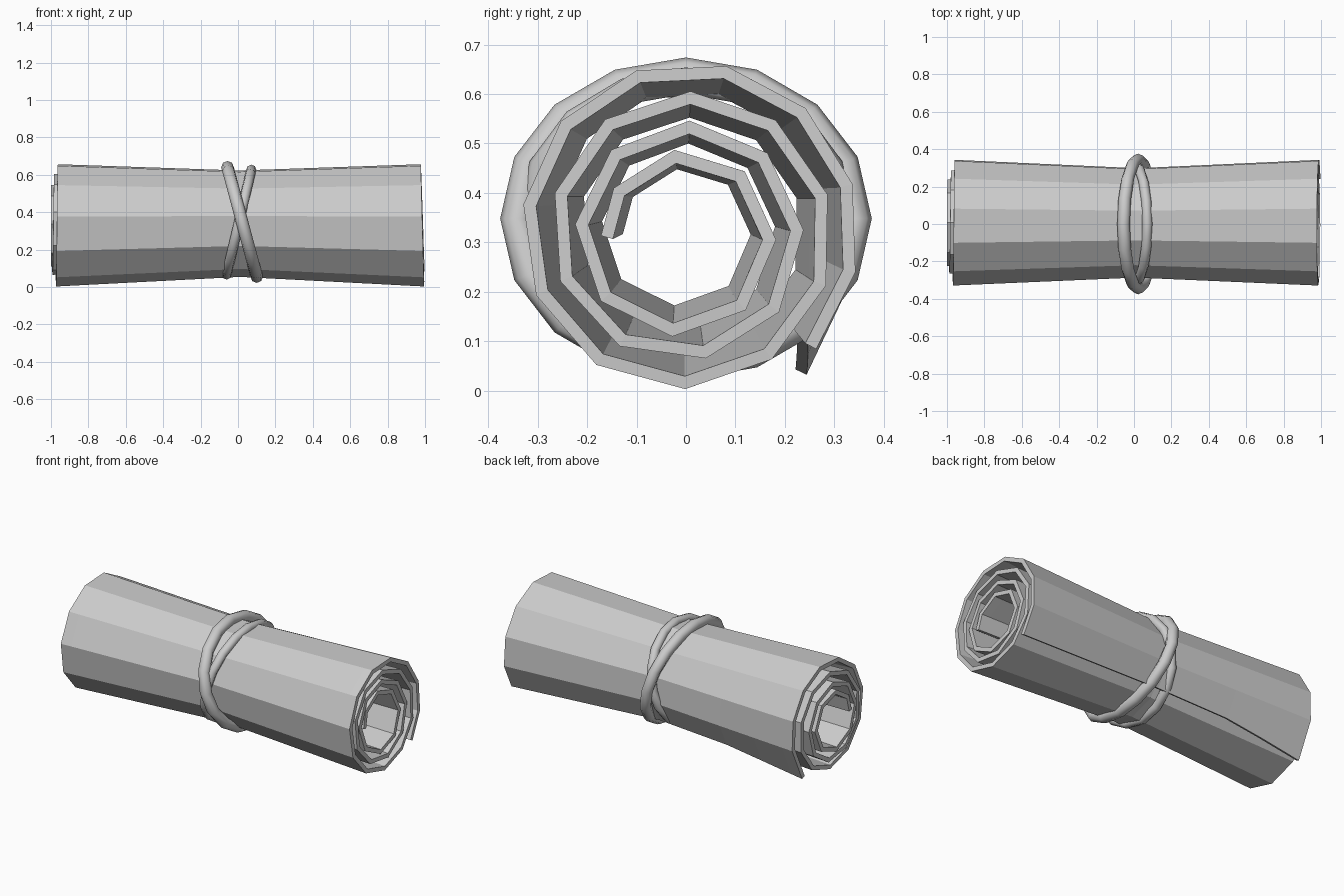
import bpy, bmesh, math

if "Cube" in bpy.data.objects:
    bpy.data.objects.remove(bpy.data.objects["Cube"])

grey = bpy.data.materials.new("light grey")
grey.diffuse_color = (0.6, 0.6, 0.6, 1)
grey.use_nodes = True
grey.node_tree.nodes["Principled BSDF"].inputs["Base Color"].default_value = grey.diffuse_color


def make_object(name, verts, faces):
    mesh = bpy.data.meshes.new(name)
    mesh.from_pydata(verts, [], faces)
    bm = bmesh.new()
    bm.from_mesh(mesh)
    bmesh.ops.recalc_face_normals(bm, faces=bm.faces)
    bm.to_mesh(mesh)
    bm.free()
    mesh.materials.append(grey)
    ob = bpy.data.objects.new(name, mesh)
    bpy.context.collection.objects.link(ob)
    return ob


# Spiral angles: finer facets on the outer turns, coarser inside
START, END = -43, 1260
angles = [START]
while angles[-1] < END - 30:
    t = (angles[-1] - START) / (END - START)
    angles.append(angles[-1] + 29 + 22 * t)
angles[-1] = END

# Rolled sheet, pinched at the middle where it is tied
columns = [-1, -0.93, -0.72, -0.48, -0.24, 0, 0.24, 0.48, 0.72, 0.95, 1]
verts, faces = [], []
for i, deg in enumerate(angles):
    t = (deg - START) / (END - START)
    a = math.radians(deg)
    radius = 0.345 - 0.195 * t + 0.008 * max(0, 1 - abs(t - 0.22) / 0.2)
    cy, cz = -0.01 * t, 0.325 - 0.015 * t
    left = -0.957 - 0.043 * min(1, t * 1.6)
    right = 0.99 - 0.02 * t - 0.01 * math.sin(a)
    for c in columns:
        x = left + (right - left) * (c + 1) / 2
        pinch = 0.865 + 0.135 * abs(c)
        r, lift = radius * pinch, 0.01 * (1 - abs(c))
        turn = a
        if i == 0 and c < -0.5:          # loose corner of the outer edge
            r += 0.025 * (-c - 0.5) / 0.5
            turn -= 0.14 * (-c - 0.5) / 0.5
        verts.append((x, cy + r * math.cos(turn), cz + lift + r * math.sin(turn)))
n = len(columns)
for i in range(len(angles) - 1):
    for j in range(n - 1):
        k = i * n + j
        faces.append((k, k + 1, k + n + 1, k + n))
sheet = make_object("rolled_sheet", verts, faces)
solid = sheet.modifiers.new("thickness", "SOLIDIFY")
solid.thickness = 0.025
solid.offset = 0
solid.use_even_offset = True


# Two slanted tie loops crossing around the middle
def tie_loop(name, xc, slant, ry, rz, zc, tube, segs=16, sides=8):
    vs, fs = [], []
    for i in range(segs):
        a = 2 * math.pi * i / segs
        ca, sa = math.cos(a), math.sin(a)
        for j in range(sides):
            u = 2 * math.pi * j / sides
            out, side = tube * math.cos(u), tube * math.sin(u)
            vs.append((xc + slant * sa + side, (ry + out) * ca, zc + (rz + out) * sa))
            i2, j2 = (i + 1) % segs, (j + 1) % sides
            fs.append((i * sides + j, i2 * sides + j, i2 * sides + j2, i * sides + j2))
    ob = make_object(name, vs, fs)
    ob.data.polygons.foreach_set("use_smooth", [True] * len(fs))
    return ob


tie_loop("front_tie_loop", 0.022, -0.078, 0.342, 0.292, 0.348, 0.034)
tie_loop("back_tie_loop", 0.005, 0.066, 0.315, 0.280, 0.347, 0.027)
